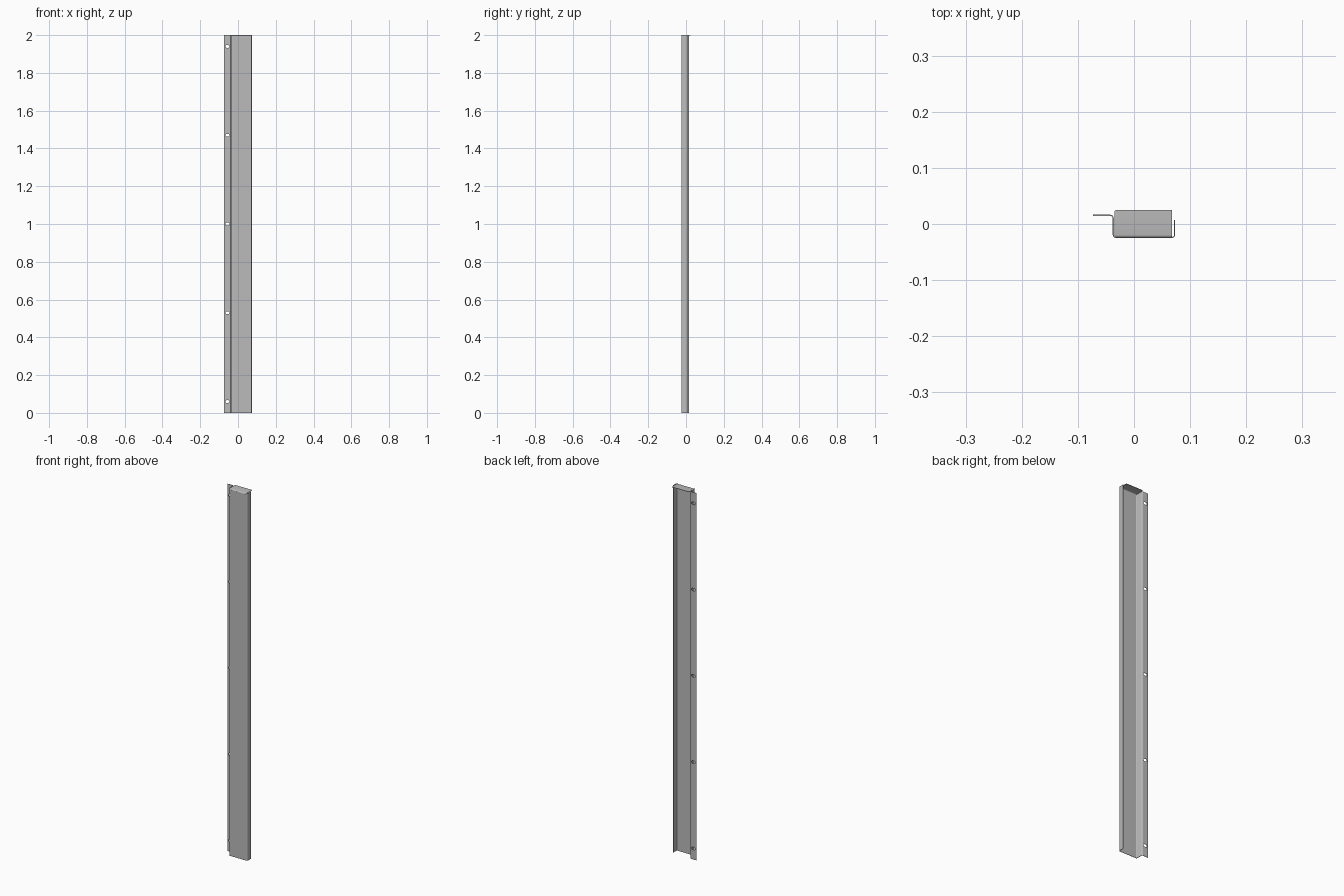
import bpy, bmesh, math
from mathutils import Vector

cube = bpy.data.objects.get("Cube")
if cube:
    bpy.data.objects.remove(cube, do_unlink=True)

HEIGHT, SHEET, BEND = 2.0, 0.002, 0.005
CAP_LEFT, CAP_RIGHT = -0.035, 0.068
FRONT = -0.024

steel = bpy.data.materials.new("grey_steel")
steel.use_nodes = True
grey = (0.5, 0.5, 0.5, 1)
steel.diffuse_color = grey
steel.node_tree.nodes["Principled BSDF"].inputs["Base Color"].default_value = grey


def rounded(points, radius, steps=4):
    """Round the right-angled corners of an open 2D path."""
    pts = [Vector(p) for p in points]
    path = [pts[0]]
    for before, corner, after in zip(pts, pts[1:], pts[2:]):
        a = (before - corner).normalized() * radius
        b = (after - corner).normalized() * radius
        for i in range(steps + 1):
            t = i / steps * math.pi / 2
            path.append(corner + a * (1 - math.sin(t)) + b * (1 - math.cos(t)))
    return path + [pts[-1]]


def sheet_rows(bm, rows):
    """Skin faces between consecutive rows of points."""
    grid = [[bm.verts.new(p) for p in row] for row in rows]
    for low, high in zip(grid, grid[1:]):
        for i in range(len(low) - 1):
            bm.faces.new((low[i], low[i + 1], high[i + 1], high[i]))
    return grid


def make_object(name, bm):
    mesh = bpy.data.meshes.new(name)
    bm.normal_update()
    bm.to_mesh(mesh)
    bm.free()
    mesh.materials.append(steel)
    obj = bpy.data.objects.new(name, mesh)
    bpy.context.collection.objects.link(obj)
    return obj


def activate(obj):
    bpy.ops.object.select_all(action="DESELECT")
    obj.select_set(True)
    bpy.context.view_layer.objects.active = obj


def thicken(obj):
    mod = obj.modifiers.new("sheet", "SOLIDIFY")
    mod.thickness, mod.offset = SHEET, 0
    activate(obj)
    bpy.ops.object.modifier_apply(modifier=mod.name)


# Folded channel: mounting flange, side wall, front panel, short return wall
profile = rounded([(-0.0735, 0.0155), (-0.037, 0.0155), (-0.037, FRONT),
                   (0.0725, FRONT), (0.0725, 0.007)], BEND)
# Split the front panel at the cap's edges
at = next(i for i, p in enumerate(profile) if p.x > 0)
profile[at:at] = [Vector((CAP_LEFT + 0.004, FRONT)), Vector((CAP_RIGHT - 0.001, FRONT))]
bend_start = HEIGHT - SHEET / 2 - BEND
bm = bmesh.new()
sheet_rows(bm, [[(p.x, p.y, z) for p in profile] for z in (0, bend_start, HEIGHT)])
# Open the top of the front panel where the cap folds over
opening = [f for f in bm.faces
           if f.calc_center_median().z > bend_start and abs(f.normal.y) >= 0
           and all(abs(v.co.y - FRONT) < 1e-5 for v in f.verts)
           and CAP_LEFT < f.calc_center_median().x < CAP_RIGHT - 0.002]
bmesh.ops.delete(bm, geom=opening, context="FACES")
channel = make_object("folded_channel", bm)
thicken(channel)

# Slotted screw holes along the flange
bm = bmesh.new()
for n in range(5):
    z = 0.06 + n * 0.47
    ring = []
    for i in range(24):
        a = (i + 0.5) / 24 * math.tau
        x = -0.056 + math.cos(a) * 0.007 + math.copysign(0.004, math.cos(a))
        ring.append(bm.verts.new((x, 0.005, z + math.sin(a) * 0.007)))
    face = bm.faces.new(ring)
    new = bmesh.ops.extrude_face_region(bm, geom=[face])["geom"]
    bmesh.ops.translate(bm, vec=(0, 0.02, 0),
                        verts=[v for v in new if isinstance(v, bmesh.types.BMVert)])
bmesh.ops.recalc_face_normals(bm, faces=bm.faces)
cutter = make_object("slot_cutter", bm)
cutter.hide_render = True
cut = channel.modifiers.new("slots", "BOOLEAN")
cut.operation, cut.solver, cut.object = "DIFFERENCE", "EXACT", cutter
activate(channel)
bpy.ops.object.modifier_apply(modifier=cut.name)
bpy.data.objects.remove(cutter, do_unlink=True)

# Top cap folded back from the front panel
side = rounded([(FRONT, bend_start), (FRONT, HEIGHT - SHEET / 2),
                (0.025, HEIGHT - SHEET / 2)], BEND)
bm = bmesh.new()
grid = sheet_rows(bm, [[(x, p.x, p.y) for x in (CAP_LEFT, CAP_RIGHT)] for p in side[1:]])
bmesh.ops.bevel(bm, geom=[grid[-1][0]], offset=0.004, affect="VERTICES",
                segments=3, profile=0.5)
cap = make_object("top_cap", bm)
thicken(cap)

for obj in (channel, cap):
    activate(obj)
    bpy.ops.object.shade_smooth_by_angle(angle=math.radians(35))
